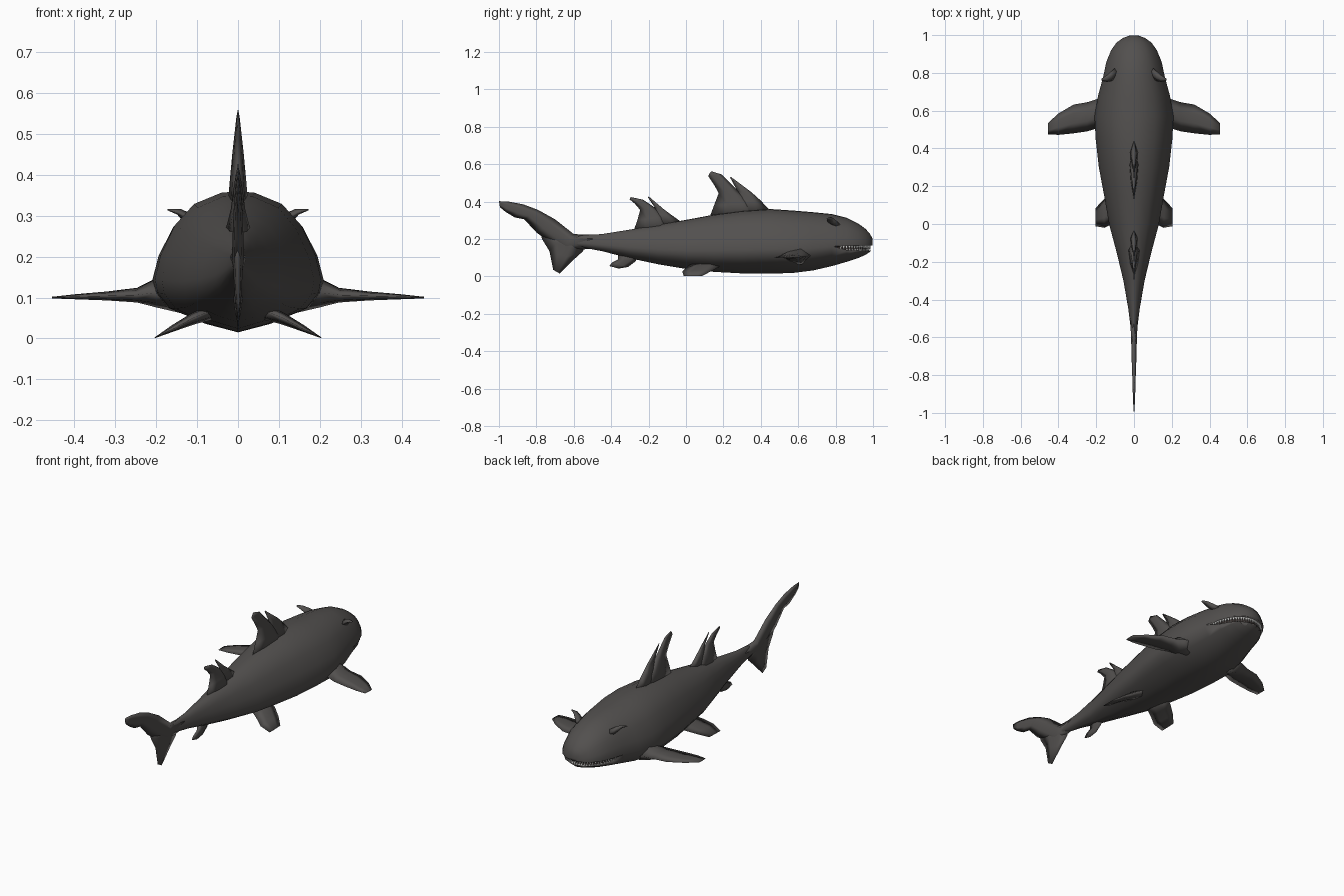
import bpy, bmesh, math
from mathutils import Vector

cube = bpy.data.objects.get("Cube")
if cube:
    bpy.data.objects.remove(cube, do_unlink=True)


def material(name, r, g, b):
    m = bpy.data.materials.new(name)
    m.use_nodes = True
    m.diffuse_color = (r, g, b, 1)
    m.node_tree.nodes["Principled BSDF"].inputs["Base Color"].default_value = (r, g, b, 1)
    return m


skin = material("slate grey skin", 0.085, 0.080, 0.077)
dark = material("dark mouth", 0.03, 0.022, 0.02)
white = material("tooth white", 0.9, 0.9, 0.88)


def finish(bm, name, mat, angle):
    bmesh.ops.recalc_face_normals(bm, faces=bm.faces)
    mesh = bpy.data.meshes.new(name)
    bm.to_mesh(mesh)
    bm.free()
    mesh.materials.append(mat)
    ob = bpy.data.objects.new(name, mesh)
    bpy.context.collection.objects.link(ob)
    bpy.ops.object.select_all(action='DESELECT')
    ob.select_set(True)
    bpy.context.view_layer.objects.active = ob
    bpy.ops.object.shade_smooth_by_angle(angle=math.radians(angle))
    return ob


def loft(name, loops, mat, angle=40):
    """Skin a list of equal-length point loops and cap both ends."""
    bm = bmesh.new()
    rings = [[bm.verts.new(p) for p in loop] for loop in loops]
    n = len(rings[0])
    for a, b in zip(rings, rings[1:]):
        for i in range(n):
            j = (i + 1) % n
            bm.faces.new((a[i], a[j], b[j], b[i]))
    bm.faces.new(rings[0])
    bm.faces.new(rings[-1])
    return finish(bm, name, mat, angle)


def fin(name, sections, normal, side=1):
    """Loft thin foil sections given as (leading point, trailing point, half thickness)."""
    normal = Vector(normal)
    loops = []
    for lead, trail, t in sections:
        a, b = Vector(lead), Vector(trail)
        pts = [a] + [a.lerp(b, f) + normal * t * k for f, k in ((.3, 1), (.65, .7))]
        pts += [b] + [a.lerp(b, f) - normal * t * k for f, k in ((.65, .7), (.3, 1))]
        loops.append([(p.x * side, p.y, p.z) for p in pts])
    return loft(name, loops, skin, 175)


def upright(name, sections):
    """Fin on the centre line: sections are (y, z, y, z, half thickness)."""
    return fin(name, [((0, a, b), (0, c, d), t) for a, b, c, d, t in sections], (1, 0, 0))


# Body: (y, bottom, top, half width)
stations = [
    (-.60, .160, .215, .012), (-.53, .150, .222, .020), (-.45, .135, .226, .030),
    (-.30, .097, .250, .056), (-.15, .065, .277, .092), (0, .040, .302, .132),
    (.15, .024, .330, .158), (.30, .016, .350, .186), (.45, .015, .360, .203),
    (.57, .018, .352, .209), (.68, .032, .343, .190), (.78, .055, .333, .163),
    (.86, .078, .313, .146), (.92, .098, .283, .121), (.96, .115, .254, .093),
    (.985, .132, .225, .058), (.998, .150, .200, .022)]
half = [(.39, .06), (.82, .17), (.97, .28), (1, .38), (.93, .55), (.76, .76), (.53, .91), (.2, .99)]
outline = [(0, 0)] + half + [(0, 1)] + [(-x, t) for x, t in reversed(half)]
body = loft("body", [[(x * w, y, lo + t * (hi - lo)) for x, t in outline]
                     for y, lo, hi, w in stations], skin, 50)

# Mouth slot cut around the snout
slot = [(.79, .160), (1.05, .167), (1.05, .137), (.86, .141)]
cutter = loft("mouth_cutter", [[(x, y, z) for y, z in slot] for x in (-.3, .3)], skin)
cutter.hide_render = True
cut = body.modifiers.new("mouth", 'BOOLEAN')
cut.operation = 'DIFFERENCE'
cut.solver = 'EXACT'
cut.object = cutter
bpy.context.view_layer.objects.active = body
bpy.ops.object.modifier_apply(modifier=cut.name)
bpy.data.objects.remove(cutter, do_unlink=True)


def jaw_point(angle, inset, z):
    """Point on the oval line of the jaw."""
    return (.147 - inset) * math.sin(angle), .8 + (.188 - inset) * math.cos(angle), z


# Dark interior behind the teeth
steps = [math.radians(a) for a in range(0, 360, 15)]
loft("mouth_interior", [[jaw_point(a, .02, z) for a in steps] for z in (.133, .171)], dark)

# Two rows of wedge teeth set side by side
for name, base, tip, inset, count in (("upper_teeth", .168, .140, 0, 34),
                                      ("lower_teeth", .136, .150, .010, 30)):
    bm = bmesh.new()
    step = math.radians(168) / count
    for i in range(count):
        a = math.radians(-84) + step * i
        ends = ((a, inset), (a + step, inset), (a + step, inset + .008), (a, inset + .008))
        corners = [bm.verts.new(jaw_point(b, d, base)) for b, d in ends]
        point = bm.verts.new(jaw_point(a + step / 2, inset + .003, tip))
        for j in range(4):
            bm.faces.new((corners[j], corners[(j + 1) % 4], point))
        bm.faces.new(corners)
    finish(bm, name, white, 30)

# Split dorsal fins: a tall swept blade and a shorter spike in front
upright("front_dorsal_blade", [
    (.42, .32, .12, .30, .026), (.36, .39, .150, .38, .020), (.28, .455, .175, .445, .014),
    (.235, .50, .150, .49, .009), (.19, .545, .120, .535, .004), (.135, .562, .122, .545, .001)])
upright("front_dorsal_spike", [
    (.46, .34, .22, .34, .022), (.40, .405, .25, .40, .014),
    (.35, .45, .275, .455, .008), (.24, .532, .236, .528, .001)])
upright("rear_dorsal_blade", [
    (-.06, .25, -.285, .23, .036), (-.11, .32, -.260, .30, .018), (-.17, .37, -.245, .355, .011),
    (-.23, .41, -.275, .39, .005), (-.295, .424, -.302, .412, .001)])
upright("rear_dorsal_spike", [
    (-.01, .28, -.20, .28, .020), (-.08, .33, -.18, .33, .011),
    (-.12, .36, -.168, .37, .007), (-.20, .428, -.204, .422, .001)])

# Tail lobes
upright("upper_tail_lobe", [
    (-.50, .222, -.50, .150, .020), (-.60, .226, -.66, .130, .015), (-.70, .305, -.80, .235, .012),
    (-.79, .355, -.865, .305, .009), (-.87, .385, -.915, .315, .007),
    (-.95, .400, -.965, .345, .004), (-1.0, .402, -.995, .370, .001)])
upright("lower_tail_lobe", [
    (-.53, .200, -.78, .250, .012), (-.55, .135, -.77, .200, .011),
    (-.60, .090, -.73, .135, .008), (-.675, .015, -.71, .035, .001)])

# Anal fin
upright("anal_fin", [
    (-.24, .13, -.36, .14, .014), (-.27, .08, -.365, .09, .010),
    (-.31, .05, -.395, .075, .006), (-.36, .042, -.41, .055, .002)])

for label, side in (("left", 1), ("right", -1)):
    # Pectoral fin
    fin(label + "_pectoral_fin", [
        ((.14, .68, .110), (.14, .47, .110), .048), ((.20, .66, .112), (.20, .505, .112), .036),
        ((.245, .645, .106), (.25, .49, .106), .018), ((.32, .632, .104), (.32, .480, .104), .011),
        ((.40, .585, .102), (.40, .472, .102), .006), ((.455, .535, .100), (.455, .475, .100), .002)],
        (0, 0, 1), side)
    # Pelvic fin
    fin(label + "_pelvic_fin", [
        ((.06, .20, .065), (.06, .03, .070), .020), ((.11, .17, .047), (.11, .005, .050), .014),
        ((.16, .13, .025), (.155, -.02, .025), .008), ((.203, .085, .002), (.205, -.012, .001), .001)],
        (.45, 0, .89), side)
    # Hooked brow horn
    fin(label + "_brow_horn", [
        ((.095, .83, .272), (.10, .765, .280), .018), ((.125, .805, .296), (.125, .755, .296), .013),
        ((.145, .787, .311), (.145, .752, .308), .008), ((.172, .770, .316), (.170, .758, .313), .002)],
        (-.5, 0, .87), side)
